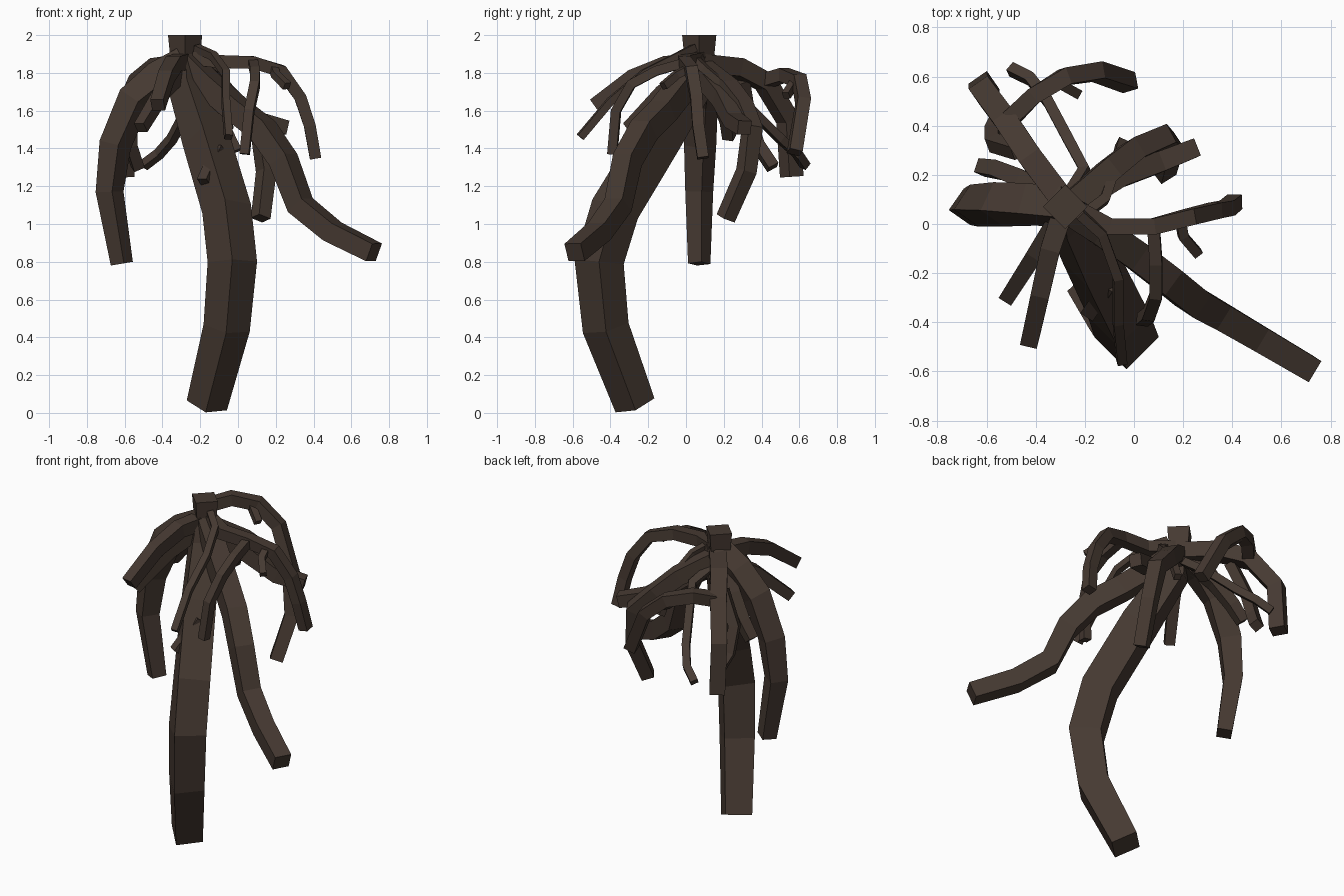
import bpy, bmesh
from mathutils import Vector

bark = bpy.data.materials.new("bark")
bark.diffuse_color = (0.06, 0.041, 0.031, 1)


def limb(name, pts, widths, side=None):
    """Square-section flat-faced limb along pts; widths are spread evenly over the points."""
    p = [Vector(q) for q in pts]
    span = p[-1] - p[0]
    ref = Vector(side) if side else Vector((span.y, -span.x, 0))
    bm = bmesh.new()
    rings = []
    n = len(p)
    for i in range(n):
        t = Vector()
        if i > 0:
            t += (p[i] - p[i - 1]).normalized()
        if i < n - 1:
            t += (p[i + 1] - p[i]).normalized()
        t.normalize()
        a = (ref - t * ref.dot(t)).normalized()
        b = t.cross(a)
        f = i / (n - 1) * (len(widths) - 1)
        k = min(int(f), len(widths) - 2)
        h = (widths[k] + (widths[k + 1] - widths[k]) * (f - k)) / 2
        rings.append([bm.verts.new(p[i] + a * (h * u) + b * (h * v))
                      for u, v in ((1, 1), (-1, 1), (-1, -1), (1, -1))])
    for r, s in zip(rings, rings[1:]):
        for k in range(4):
            m = (k + 1) % 4
            bm.faces.new((r[k], r[m], s[m], s[k]))
    bm.faces.new(rings[0])
    bm.faces.new(rings[-1])
    bmesh.ops.recalc_face_normals(bm, faces=bm.faces)
    mesh = bpy.data.meshes.new(name)
    bm.to_mesh(mesh)
    bm.free()
    mesh.materials.append(bark)
    obj = bpy.data.objects.new(name, mesh)
    bpy.context.collection.objects.link(obj)


# main trunk, bowed forward, and its short neck
limb("trunk", [(-.28, .07, 1.93), (-.265, .035, 1.73), (-.17, -.15, 1.45), (-.06, -.375, 1.08),
               (-.03, -.46, .8), (-.06, -.425, .45), (-.165, -.27, .04)],
     [.09, .15, .18, .185, .185, .175, .155], (1, 1, 0))
limb("neck", [(-.28, .07, 2), (-.28, .07, 1.8)], [.128, .1], (1, 1, 0))

# large drooping branches
limb("right_front_branch", [(-.27, .06, 1.85), (-.16, -.01, 1.74), (0, -.12, 1.6),
                            (.13, -.22, 1.5), (.24, -.31, 1.34), (.33, -.36, 1.1),
                            (.5, -.46, .96), (.72, -.59, .85)], [.12, .12, .1])
limb("left_branch", [(-.28, .07, 1.86), (-.42, .08, 1.78), (-.55, .08, 1.66), (-.65, .075, 1.42),
                     (-.68, .07, 1.17), (-.615, .07, .79)], [.13, .135, .12, .085], (.7, 1, 0))
limb("back_left_branch", [(-.27, .07, 1.85), (-.42, .27, 1.83), (-.52, .42, 1.75),
                          (-.61, .54, 1.55), (-.61, .56, 1.25)], [.1, .09])
limb("back_right_branch", [(-.27, .07, 1.83), (-.1, .22, 1.72), (0, .3, 1.62), (.12, .35, 1.5),
                           (.15, .32, 1.28), (.12, .21, 1.03)], [.1, .075], (.5, -.8, 0))
limb("right_back_branch", [(-.27, .07, 1.82), (-.07, .19, 1.67), (.1, .25, 1.55),
                           (.25, .31, 1.51)], [.1, .075])
limb("right_branch", [(-.27, .08, 1.88), (-.1, -.01, 1.86), (.08, -.01, 1.855), (.23, .03, 1.81),
                      (.33, .055, 1.67), (.38, .065, 1.52), (.41, .09, 1.35)], [.07, .06])
limb("front_branch", [(-.29, .05, 1.86), (-.34, -.1, 1.85), (-.38, -.28, 1.78),
                      (-.425, -.48, 1.63)], [.085, .07])
limb("front_left_branch", [(-.3, .04, 1.81), (-.4, -.12, 1.7), (-.515, -.3, 1.51)], [.075, .06])
limb("left_back_branch", [(-.28, .08, 1.84), (-.45, .18, 1.68), (-.55, .22, 1.55),
                          (-.62, .23, 1.46)], [.08, .06])

# twigs: name, path, width
twigs = [
    ("back_arching_twig", [(-.5, .43, 1.76), (-.41, .52, 1.79), (-.28, .6, 1.76), (-.15, .62, 1.65),
                           (-.02, .575, 1.38)], .07),
    ("back_stub", [(-.32, .58, 1.76), (-.23, .53, 1.68)], .04),
    ("back_left_twig", [(-.47, .3, 1.76), (-.57, .33, 1.57), (-.57, .38, 1.42),
                        (-.53, .46, 1.3)], .06),
    ("back_twig", [(-.26, .12, 1.78), (-.2, .22, 1.7), (-.27, .35, 1.6), (-.35, .5, 1.45),
                   (-.42, .59, 1.37), (-.5, .63, 1.31)], .045),
    ("back_right_twig", [(-.2, .04, 1.88), (-.12, .1, 1.82), (-.08, .22, 1.72),
                         (-.05, .33, 1.5)], .04),
    ("right_hanging_twig", [(.08, -.02, 1.85), (.09, -.16, 1.81), (.09, -.29, 1.74),
                            (.06, -.37, 1.6), (.035, -.39, 1.37)], .05),
    ("right_stub", [(.19, .01, 1.82), (.2, -.05, 1.79), (.26, -.12, 1.73)], .04),
    ("front_hanging_twig", [(-.22, .04, 1.93), (-.13, -.04, 1.89), (-.065, -.22, 1.8),
                            (-.065, -.4, 1.65), (-.05, -.56, 1.46)], .04),
    ("trunk_stub", [(-.1, -.24, 1.4), (-.18, -.36, 1.22)], .06),
]
for name, path, width in twigs:
    limb(name, path, [width, width])
